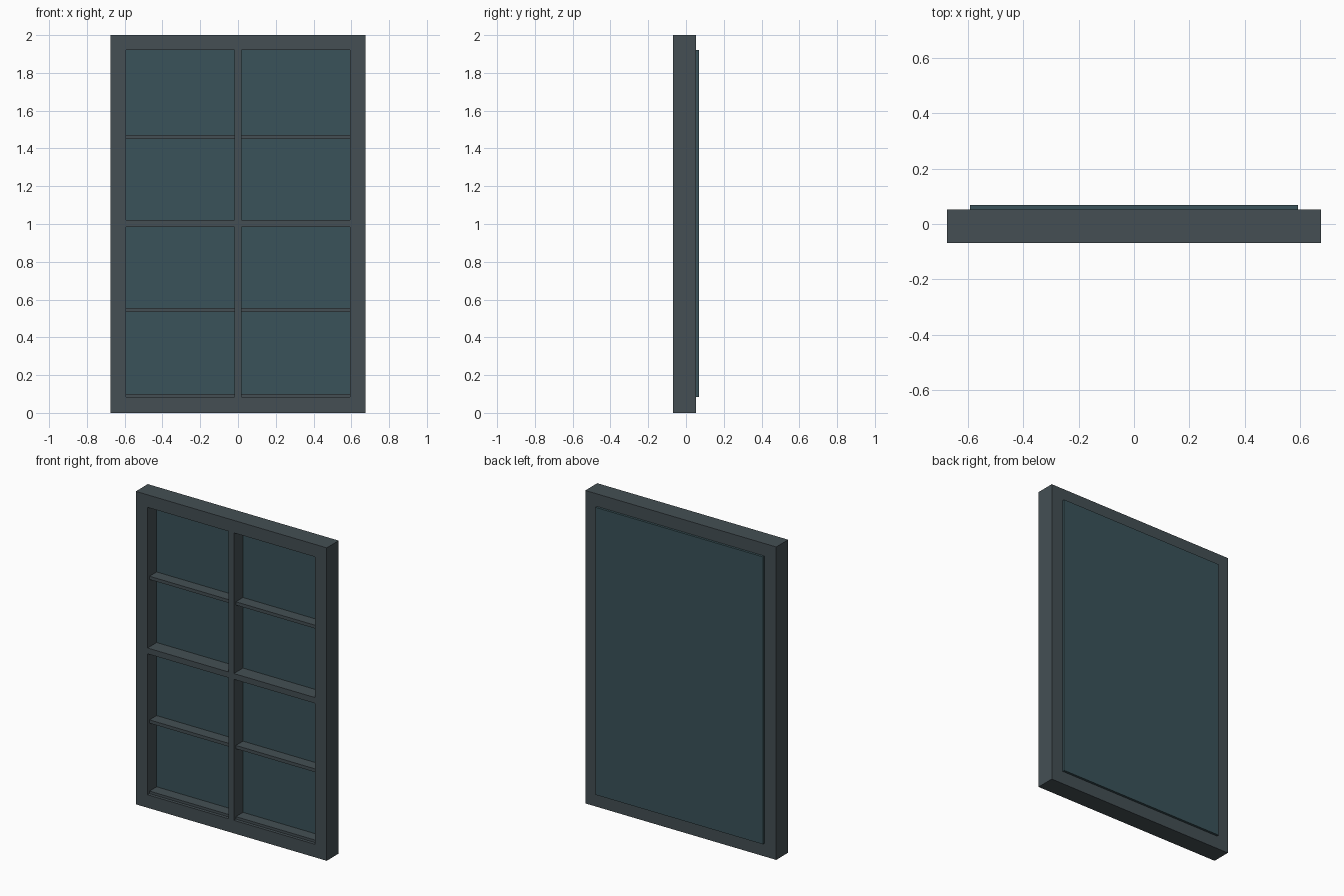
import bpy, bmesh

if "Cube" in bpy.data.objects:
    bpy.data.objects.remove(bpy.data.objects["Cube"])

W, H = 0.675, 2.0            # half width, height
IX, Z0, Z1 = 0.592, 0.083, 1.92   # opening
YF, YB = -0.068, 0.053       # frame front and back
GLASS_F, GLASS_B = 0.024, 0.068


def material(name, rgb):
    m = bpy.data.materials.new(name)
    m.diffuse_color = (*rgb, 1)
    m.use_nodes = True
    m.node_tree.nodes["Principled BSDF"].inputs["Base Color"].default_value = m.diffuse_color
    return m


frame_mat = material("dark_grey_paint", (0.058, 0.078, 0.088))
glass_mat = material("tinted_glass", (0.042, 0.085, 0.100))


def finish(name, bm, mat):
    bmesh.ops.recalc_face_normals(bm, faces=bm.faces)
    me = bpy.data.meshes.new(name)
    bm.to_mesh(me)
    bm.free()
    me.materials.append(mat)
    ob = bpy.data.objects.new(name, me)
    bpy.context.collection.objects.link(ob)
    return ob


def box(name, x0, x1, y0, y1, z0, z1, mat):
    bm = bmesh.new()
    bmesh.ops.create_cube(bm, size=1)
    for v in bm.verts:
        v.co.x = x1 if v.co.x > 0 else x0
        v.co.y = y1 if v.co.y > 0 else y0
        v.co.z = z1 if v.co.z > 0 else z0
    return finish(name, bm, mat)


def ring(name, mat):
    """Rectangular border swept around the opening."""
    bm = bmesh.new()

    def loop(x, z0, z1, y):
        return [bm.verts.new(p) for p in ((-x, y, z0), (x, y, z0), (x, y, z1), (-x, y, z1))]

    loops = [loop(W, 0, H, YF), loop(IX, Z0, Z1, YF),
             loop(IX, Z0, Z1, YB), loop(W, 0, H, YB)]
    for a, b in zip(loops, loops[1:] + loops[:1]):
        for i in range(4):
            j = (i + 1) % 4
            bm.faces.new((a[i], a[j], b[j], b[i]))
    return finish(name, bm, mat)


# Outer frame
ring("outer_frame", frame_mat)

# Main mullion and transom, flush with the frame front
B = 0.0185
ZM = 1.0025
box("mullion", -B, B, YF, GLASS_F, Z0, Z1, frame_mat)
for side, (a, b) in {"left": (-IX, -B), "right": (B, IX)}.items():
    box(f"transom_{side}", a, b, YF, GLASS_F, ZM - B, ZM + B, frame_mat)
    # Thin glazing bars, set back from the front
    for i, (z0, z1) in enumerate(((Z0, 0.099), (0.533, 0.554), (1.451, 1.472))):
        box(f"glazing_bar_{side}_{i + 1}", a, b, YF + 0.02, GLASS_F, z0, z1, frame_mat)

# Single pane, standing slightly proud at the back
box("glass_pane", -IX, IX, GLASS_F, GLASS_B, Z0, Z1, glass_mat)
